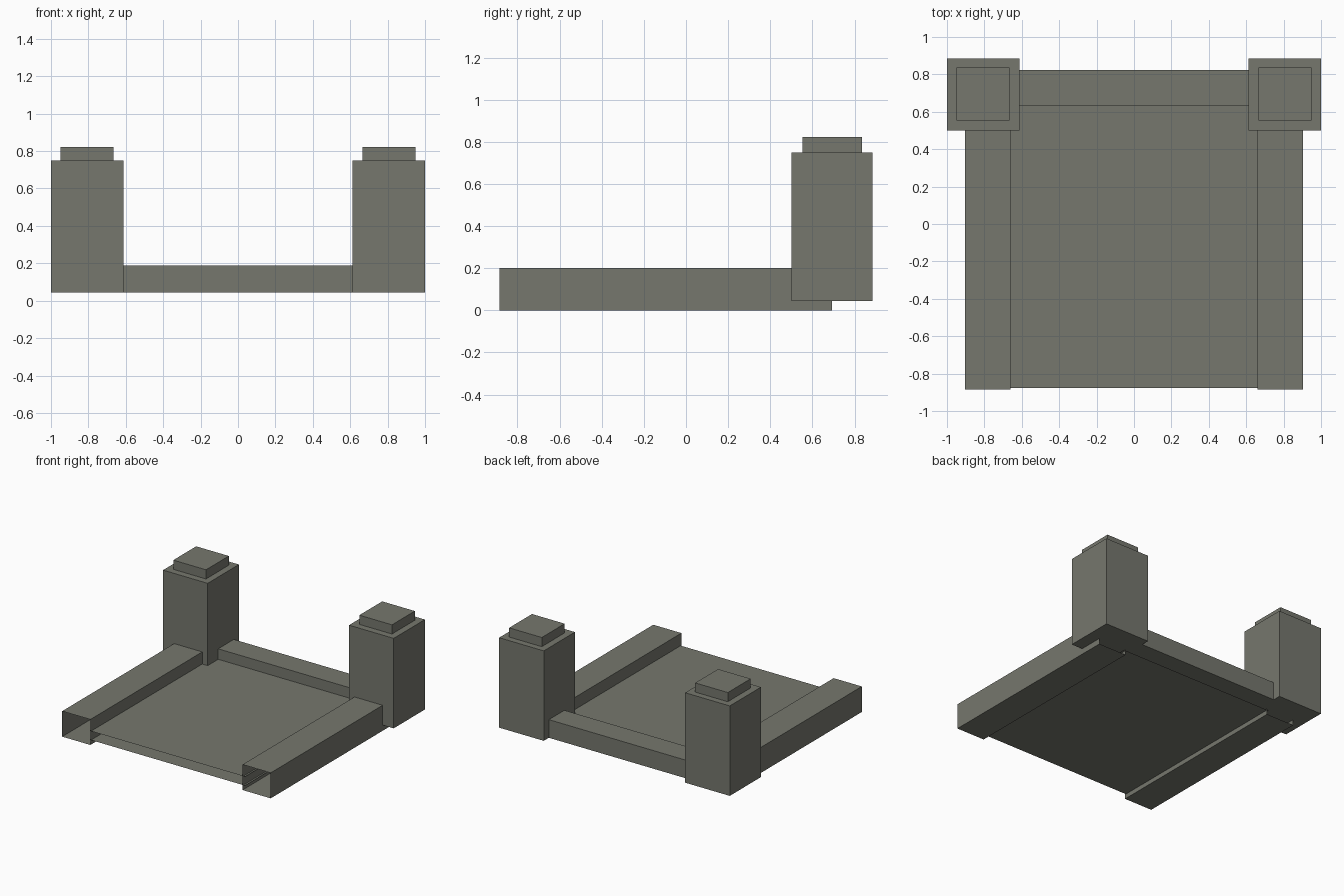
import bpy
import bmesh

if "Cube" in bpy.data.objects:
    bpy.data.objects.remove(bpy.data.objects["Cube"])

mat = bpy.data.materials.new("grey_green_stone")
mat.diffuse_color = (0.18, 0.185, 0.155, 1.0)
mat.use_nodes = True
mat.node_tree.nodes["Principled BSDF"].inputs["Base Color"].default_value = mat.diffuse_color


def block(name, lo, hi, open_axis=None):
    """Box between two corners; open_axis removes both end faces along that axis."""
    bm = bmesh.new()
    bmesh.ops.create_cube(bm, size=1)
    for v in bm.verts:
        v.co = [(a + b) / 2 + c * (b - a) for a, b, c in zip(lo, hi, v.co)]
    bm.normal_update()
    if open_axis is not None:
        ends = [f for f in bm.faces if abs(f.normal[open_axis]) > 0.9]
        bmesh.ops.delete(bm, geom=ends, context='FACES_ONLY')
    return finish(name, bm)


def sheet(name, x, y0, y1, z, flip=False):
    """Single flat panel, centred on x."""
    bm = bmesh.new()
    f = bm.faces.new([bm.verts.new(p) for p in
                      ((-x, y0, z), (x, y0, z), (x, y1, z), (-x, y1, z))])
    if flip:
        f.normal_flip()
    return finish(name, bm)


def finish(name, bm):
    me = bpy.data.meshes.new(name)
    bm.to_mesh(me)
    bm.free()
    me.materials.append(mat)
    ob = bpy.data.objects.new(name, me)
    bpy.context.collection.objects.link(ob)
    return ob


for side, s in (("left", -1), ("right", 1)):
    def span(a, b):
        return sorted((s * a, s * b))

    # Corner post with its cap
    x0, x1 = span(0.613, 1.0)
    block(side + "_post", (x0, 0.5, 0.045), (x1, 0.886, 0.75))
    x0, x1 = span(0.665, 0.948)
    block(side + "_post_cap", (x0, 0.553, 0.75), (x1, 0.836, 0.822))

    # Hollow side kerb, open at both ends
    x0, x1 = span(0.66, 0.904)
    block(side + "_kerb", (x0, -0.886, 0.0), (x1, 0.693, 0.2), open_axis=1)

# Back kerb between the posts, ends buried inside them
block("back_kerb", (-0.675, 0.63, 0.045), (0.675, 0.823, 0.187), open_axis=0)

# Floor: upper and lower panels
sheet("floor_top", 0.675, -0.877, 0.693, 0.105)
sheet("floor_underside", 0.675, -0.877, 0.693, 0.035, flip=True)
